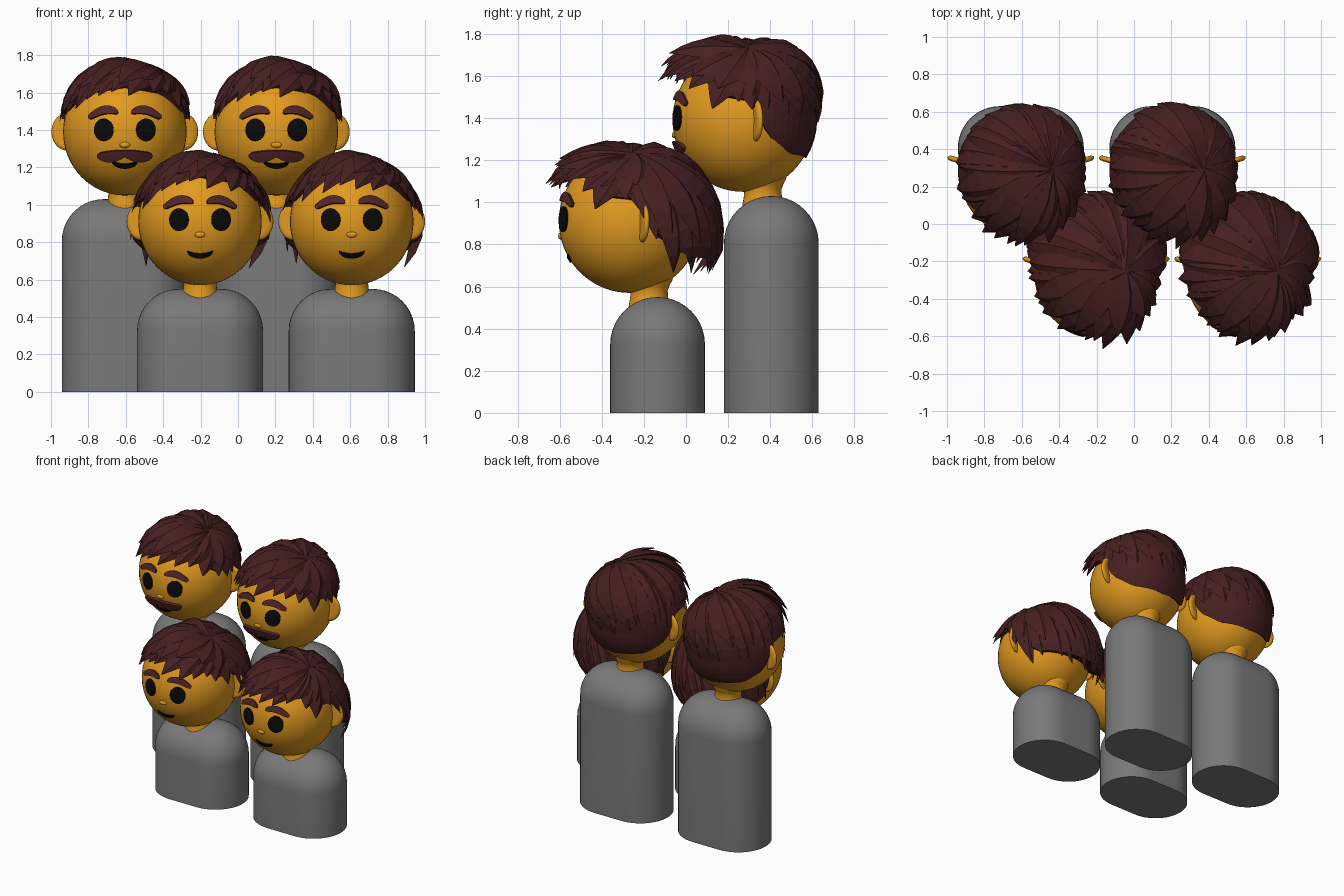
import bpy, bmesh, math, random
from mathutils import Vector, Matrix

if "Cube" in bpy.data.objects:
    bpy.data.objects.remove(bpy.data.objects["Cube"])

random.seed(4)
RX, RY, RZ = 0.33, 0.336, 0.34          # head radii


def material(name, rgb):
    m = bpy.data.materials.new(name)
    m.diffuse_color = (*rgb, 1)
    m.use_nodes = True
    m.node_tree.nodes["Principled BSDF"].inputs["Base Color"].default_value = m.diffuse_color
    return m


SKIN = material("warm skin", (0.76, 0.325, 0.014))
GREY = material("grey body", (0.19, 0.19, 0.19))
HAIR = material("dark brown hair", (0.062, 0.014, 0.015))
BROW = material("brown brow", (0.082, 0.019, 0.021))
BLACK = material("black", (0.003, 0.003, 0.003))


def finish(name, bm, mat, loc, smooth=True):
    bmesh.ops.recalc_face_normals(bm, faces=bm.faces)
    me = bpy.data.meshes.new(name)
    bm.to_mesh(me)
    bm.free()
    me.materials.append(mat)
    for p in me.polygons:
        p.use_smooth = smooth
    ob = bpy.data.objects.new(name, me)
    ob.location = loc
    bpy.context.collection.objects.link(ob)
    return ob


def lerp_table(table, x):
    for (x0, y0), (x1, y1) in zip(table, table[1:]):
        if x <= x1:
            return y0 + (y1 - y0) * (x - x0) / (x1 - x0)
    return table[-1][1]


def ellipsoid(name, mat, origin, centre, radii, turn=0.0, seg=32, flat=1.0):
    # flat < 1 cuts the front and back off, giving a disc
    bm = bmesh.new()
    bmesh.ops.create_uvsphere(bm, u_segments=seg, v_segments=seg * 3 // 4, radius=1)
    for v in bm.verts:
        v.co.y = max(-flat, min(flat, v.co.y))
    bm.transform(Matrix.Translation(centre) @ Matrix.Rotation(turn, 4, 'Z') @ Matrix.Diagonal((*radii, 1)))
    return finish(name, bm, mat, origin)


def body(name, loc, height):
    # hull of two round-topped posts standing side by side
    bm = bmesh.new()
    r = 0.225
    rings = [(0, r)] + [(height - r + r * math.sin(e), r * math.cos(e))
                        for e in (math.pi / 20 * i for i in range(11))]
    for z, rad in rings:
        for s in (-1, 1):
            for k in range(25):
                a = -math.pi / 2 + math.pi * k / 24
                bm.verts.new((s * (0.112 + rad * math.cos(a)), rad * math.sin(a), z))
    bmesh.ops.remove_doubles(bm, verts=bm.verts, dist=1e-4)
    res = bmesh.ops.convex_hull(bm, input=bm.verts)
    junk = {g for g in res["geom_interior"] + res["geom_unused"] if isinstance(g, bmesh.types.BMVert)}
    bmesh.ops.delete(bm, geom=list(junk), context='VERTS')
    bmesh.ops.dissolve_limit(bm, angle_limit=0.01, verts=bm.verts, edges=bm.edges)
    for e in bm.edges:
        e.smooth = e.calc_face_angle(0) < 0.7
    finish(name, bm, GREY, loc)


def neck(name, loc):
    bm = bmesh.new()
    rings = []
    for r, z in ((0.10, -0.06), (0.09, 0.0), (0.088, 0.03), (0.097, 0.055), (0.11, 0.08), (0.12, 0.125)):
        rings.append([bm.verts.new((r * math.cos(a), r * math.sin(a), z))
                      for a in (math.tau * k / 32 for k in range(32))])
    for p, q in zip(rings, rings[1:]):
        for k in range(32):
            bm.faces.new((p[k], p[k - 1], q[k - 1], q[k]))
    finish(name, bm, SKIN, loc)


def plate(name, mat, loc, x0, x1, top, bottom, thick=0.007):
    # patch wrapped on the face, between an upper and a lower curve
    bm = bmesh.new()
    n, rows, cols = 18, 4, []
    for i in range(n + 1):
        u = 0.5 - 0.5 * math.cos(math.pi * i / n)
        x = x0 + (x1 - x0) * u
        col = []
        for j in range(rows + 1):
            z = bottom(u) + (top(u) - bottom(u)) * j / rows
            y = -RY * math.sqrt(1 - (x / RX) ** 2 - (z / RZ) ** 2)
            col.append(Vector((x, y, z)) * (1 + thick / RX))
        cols.append(col)
    outer = [[bm.verts.new(p) for p in c] for c in cols]
    inner = [[bm.verts.new(p * (1 - (thick + 0.002) / RX)) for p in c] for c in cols]
    for i in range(n):
        for j in range(rows):
            for g in (outer, inner):
                bm.faces.new((g[i][j], g[i + 1][j], g[i + 1][j + 1], g[i][j + 1]))
        for j in (0, rows):
            bm.faces.new((outer[i][j], outer[i + 1][j], inner[i + 1][j], inner[i][j]))
    for i in (0, n):
        for j in range(rows):
            bm.faces.new((outer[i][j], outer[i][j + 1], inner[i][j + 1], inner[i][j]))
    bmesh.ops.remove_doubles(bm, verts=bm.verts, dist=1e-5)
    finish(name, bm, mat, loc, False)


def direction(a, t):
    a, t = math.radians(a), math.radians(t)
    return Vector((math.sin(t) * math.sin(a), -math.sin(t) * math.cos(a), math.cos(t)))


def hair_point(d, extra, long_hair):
    # hair volume: head surface plus a lift that depends on direction
    t = math.degrees(math.acos(max(-1, min(1, d.z))))
    ca = -d.y / max(1e-6, math.hypot(d.x, d.y))
    top = 0.004 if long_hair else 0.024
    lift = lerp_table([(0, top), (45, top + 0.01), (90, 0.018), (180, 0.008)], t)
    lift += 0.035 * ca * ca * max(0, math.sin(math.radians(min(t, 90)) * 2))
    if long_hair and ca < 0.1:
        k = min(1, max(0, (t - 50) / 55))
        lift += k * (0.035 + 0.065 * max(0, -ca))
    return Vector((RX * d.x, RY * d.y, RZ * d.z)) + d * (lift + extra)


SHELL = {False: [(0, 46), (45, 53), (70, 70), (98, 75), (110, 102), (135, 117), (180, 121)],
         True: [(0, 46), (45, 53), (70, 70), (98, 73), (112, 102), (135, 113), (180, 114)]}
TIPS = {False: [(0, 61), (45, 65), (70, 79), (98, 78), (112, 86), (180, 89)],
        True: [(0, 61), (45, 65), (70, 79), (98, 77), (112, 108), (125, 121), (180, 118)]}


def hair_cap(name, loc, long_hair):
    bm = bmesh.new()
    n, m, rings = 60, 16, []
    for j in range(1, m + 2):
        ring = []
        for i in range(n):
            a = -180 + 360 * i / n
            t = lerp_table(SHELL[long_hair], abs(a)) * min(j, m) / m
            ring.append(bm.verts.new(direction(a, t) * 0.325 if j > m else
                                     hair_point(direction(a, t), -0.003, long_hair)))
        rings.append(ring)
    bm.faces.new(rings[0])
    for p, q in zip(rings, rings[1:]):
        for i in range(n):
            bm.faces.new((p[i - 1], p[i], q[i], q[i - 1]))
    finish(name, bm, HAIR, loc, False)


def hair_tufts(name, loc, long_hair):
    # broad pointed ridged locks fanning out from an off-centre crown
    bm = bmesh.new()
    crown = Vector((0.45, 0.05, 0.9)).normalized()
    for count, reach, raise_, width in ((24, 1.0, 0.0, 0.078), (15, 0.85, 0.012, 0.085)):
        for i in range(count):
            a = -180 + 360 * (i + 0.5 * reach) / count + random.uniform(-5, 5)
            a = (a + 180) % 360 - 180
            t = lerp_table(TIPS[long_hair], abs(a)) * reach + random.uniform(-4, 6)
            end = direction(a, t)
            front = max(0, math.cos(math.radians(a - 15))) ** 2 * random.uniform(0.03, 0.07)
            jit = raise_ + random.uniform(-0.005, 0.008)
            n, rings = 8, []
            for k in range(n + 1):
                s = k / n
                d = crown.slerp(end, s)
                tangent = (crown.slerp(end, min(1, s + 0.05)) - crown.slerp(end, max(0, s - 0.05))).normalized()
                side = d.cross(tangent).normalized()
                w = width * min(1, 0.2 + 2 * s)
                if s > 0.6:
                    w *= max(0.03, 1 - ((s - 0.6) / 0.4) ** 1.6)
                c = hair_point(d, jit + front * s ** 2.5, long_hair)
                f = w / width
                rings.append([bm.verts.new(p) for p in (
                    c + side * w - d * 0.022 * f, c + side * w * 0.35 + d * 0.012 * f,
                    c - side * w - d * 0.004 * f, c - d * 0.034 * f)])
            for p, q in zip(rings, rings[1:]):
                for k in range(4):
                    bm.faces.new((p[k - 1], p[k], q[k], q[k - 1]))
            bm.faces.new(rings[0])
            bm.faces.new(rings[-1])
    finish(name, bm, HAIR, loc, False)


def figure(tag, x, y, height, adult):
    h = Vector((x, y - 0.133, height + 0.36))
    body(tag + "_body", (x, y, 0), height)
    neck(tag + "_neck", (x, y - 0.04, height))
    ellipsoid(tag + "_head", SKIN, h, (0, 0, 0), (RX, RY, RZ), seg=48)
    ellipsoid(tag + "_nose", SKIN, h, (0, -RY * 0.975, -0.07), (0.028, 0.012, 0.016), seg=16)
    arc = lambda u: math.sqrt(max(0, u * (1 - u))) * 2
    for s, side in ((-1, "left"), (1, "right")):
        ellipsoid(f"{tag}_{side}_ear", SKIN, h, (s * 0.31, 0.06, 0.0), (0.086, 0.026, 0.1), s * 0.3, 24, 0.55)
        plate(f"{tag}_{side}_eye", BLACK, h, s * 0.06, s * 0.162,
              lambda u: 0.01 + 0.06 * arc(u), lambda u: 0.01 - 0.06 * arc(u))
        # brow: thick arch, outer end lower
        mid = lambda u: 0.095 + 0.026 * math.sin(math.pi * min(1, u * 0.95 + 0.1)) - 0.018 * u
        plate(f"{tag}_{side}_brow", BROW, h, s * 0.035, s * 0.19,
              lambda u: mid(u) + 0.022 * arc(u) ** 0.6, lambda u: mid(u) - 0.02 * arc(u) ** 0.6, 0.014)
        if adult:
            # moustache half: full near the middle, rounded tip
            drop = lambda u: -0.113 - 0.016 * math.sin(math.pi * min(1, u * 0.8))
            full = lambda u: 0.011 + 0.017 * math.sin(math.pi * min(1, u * 0.85 + 0.1)) if u < 0.85 else \
                0.019 * math.sqrt(max(0, (1 - u) / 0.15)) + 0.001
            plate(f"{tag}_{side}_moustache", BROW, h, 0, s * 0.142,
                  lambda u: drop(u) + full(u), lambda u: drop(u) - full(u), 0.018)
    # smiling mouth
    plate(tag + "_mouth", BLACK, h, -0.068, 0.068,
          lambda u: -0.156 - 0.014 * arc(u) ** 2, lambda u: -0.156 - 0.038 * arc(u))
    hair_cap(tag + "_hair_cap", h, not adult)
    hair_tufts(tag + "_hair_tufts", h, not adult)


for i, x in enumerate((-0.605, 0.205)):
    figure(f"back_figure_{i + 1}", x, 0.405, 1.03, True)
for i, x in enumerate((-0.203, 0.608)):
    figure(f"front_figure_{i + 1}", x, -0.135, 0.55, False)
